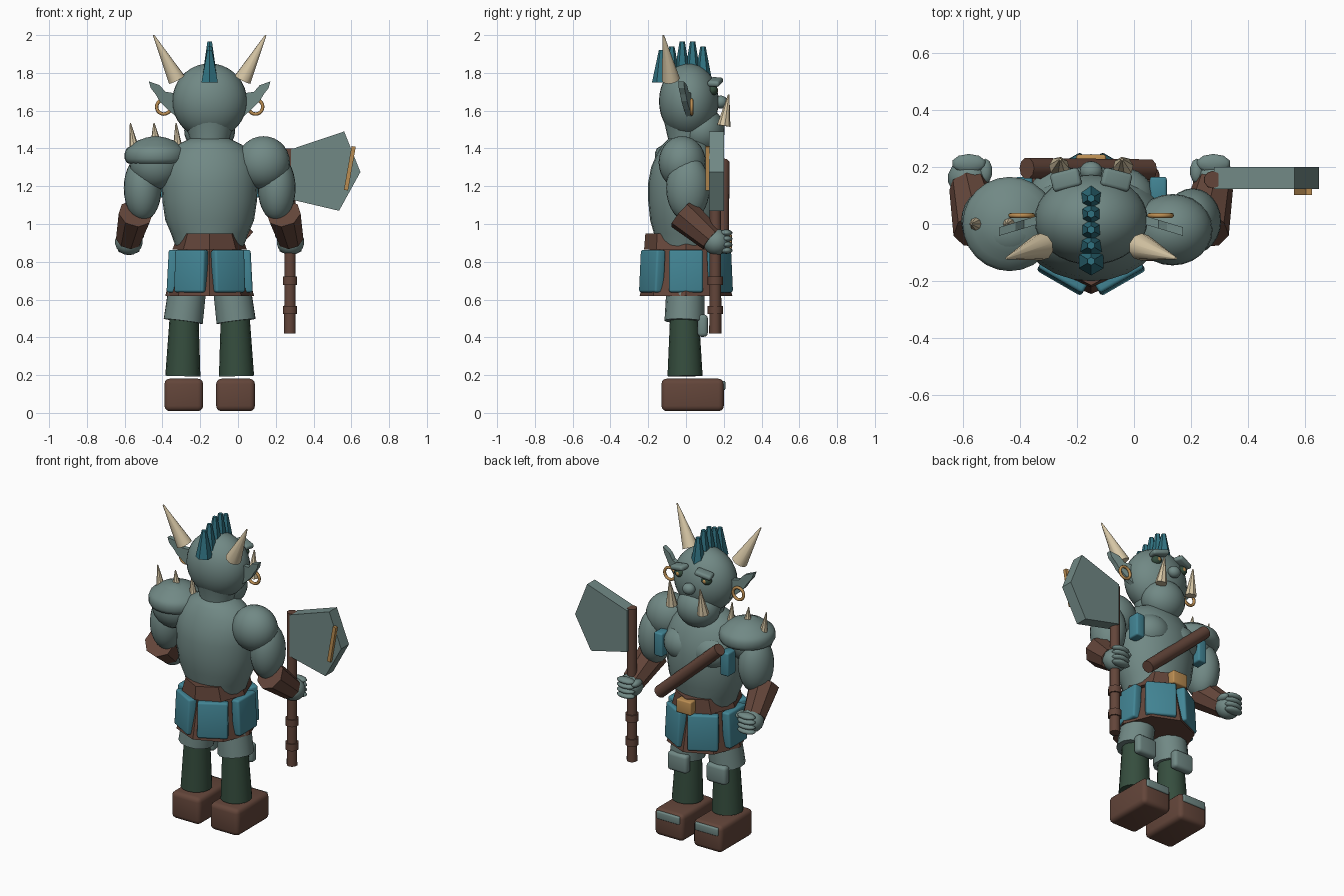
import bpy, bmesh, math
from mathutils import Vector, Matrix

if "Cube" in bpy.data.objects:
    bpy.data.objects.remove(bpy.data.objects["Cube"])

CX = -0.15  # body centre line


def mat(name, rgb):
    m = bpy.data.materials.new(name)
    m.diffuse_color = (*rgb, 1)
    m.use_nodes = True
    m.node_tree.nodes["Principled BSDF"].inputs["Base Color"].default_value = m.diffuse_color
    return m


SKIN = mat("grey_green", (0.165, 0.25, 0.235))
BROWN = mat("leather_brown", (0.125, 0.06, 0.042))
TEAL = mat("teal_cloth", (0.055, 0.235, 0.30))
HAIR = mat("hair_teal", (0.03, 0.17, 0.22))
BONE = mat("bone", (0.68, 0.57, 0.38))
GOLD = mat("gold", (0.50, 0.27, 0.085))
GREEN = mat("dark_green", (0.036, 0.075, 0.048))


def finish(bm, name, m, angle=35):
    bmesh.ops.recalc_face_normals(bm, faces=bm.faces)
    me = bpy.data.meshes.new(name)
    bm.to_mesh(me)
    bm.free()
    ob = bpy.data.objects.new(name, me)
    bpy.context.collection.objects.link(ob)
    me.materials.append(m)
    if angle:
        me.polygons.foreach_set("use_smooth", [True] * len(me.polygons))
        me.set_sharp_from_angle(angle=math.radians(angle))
    return ob


def ball(name, c, r, m, seg=24):
    bm = bmesh.new()
    bmesh.ops.create_uvsphere(bm, u_segments=seg, v_segments=seg // 2 + 2, radius=1)
    bmesh.ops.transform(bm, matrix=Matrix.Translation(c) @ Matrix.Diagonal((*r, 1)), verts=bm.verts)
    return finish(bm, name, m, 60)


def box(name, c, size, m, bevel=0.0, rot=None):
    bm = bmesh.new()
    bmesh.ops.create_cube(bm, size=1)
    bmesh.ops.scale(bm, vec=size, verts=bm.verts)
    if bevel:
        bmesh.ops.bevel(bm, geom=bm.edges[:], offset=bevel, segments=3, affect='EDGES', profile=0.5)
    bmesh.ops.transform(bm, matrix=Matrix.Translation(c) @ (rot or Matrix()), verts=bm.verts)
    return finish(bm, name, m, 40 if bevel else 0)


def rod(name, a, b, r1, r2, m, sides=8, angle=0):
    a, b = Vector(a), Vector(b)
    bm = bmesh.new()
    bmesh.ops.create_cone(bm, cap_ends=True, segments=sides, radius1=r1, radius2=r2, depth=(b - a).length)
    q = (b - a).to_track_quat('Z', 'Y').to_matrix().to_4x4()
    bmesh.ops.transform(bm, matrix=Matrix.Translation((a + b) / 2) @ q, verts=bm.verts)
    return finish(bm, name, m, angle)


def loft(name, rings, cx, m, sides=24, angle=50):
    """Stack of ellipses: (z, rx, ry, cy)."""
    bm = bmesh.new()
    loops = []
    for z, rx, ry, cy in rings:
        loops.append([bm.verts.new((cx + rx * math.cos(t), cy + ry * math.sin(t), z))
                      for t in (2 * math.pi * i / sides for i in range(sides))])
    for p, q in zip(loops, loops[1:]):
        for i in range(sides):
            j = (i + 1) % sides
            bm.faces.new((p[i], p[j], q[j], q[i]))
    bm.faces.new(loops[0][::-1])
    bm.faces.new(loops[-1])
    return finish(bm, name, m, angle)


def plate(name, pts, y0, y1, m, skew=0.0, x0=0.0, angle=0):
    """Outline in x/z extruded along y, optionally swept back away from x0."""
    bm = bmesh.new()
    f = bm.faces.new([bm.verts.new((x, y0 - skew * abs(x - x0), z)) for x, z in pts])
    g = bmesh.ops.extrude_face_region(bm, geom=[f])['geom']
    bmesh.ops.translate(bm, vec=(0, y1 - y0, 0), verts=[v for v in g if isinstance(v, bmesh.types.BMVert)])
    return finish(bm, name, m, angle)


def ring(name, c, R, r, m):
    bm = bmesh.new()
    n, k = 20, 8
    vs = [[bm.verts.new((c[0] + (R + r * math.cos(b)) * math.cos(a), c[1] + r * math.sin(b),
                         c[2] + (R + r * math.cos(b)) * math.sin(a)))
           for b in (2 * math.pi * j / k for j in range(k))] for a in (2 * math.pi * i / n for i in range(n))]
    for i in range(n):
        for j in range(k):
            bm.faces.new((vs[i][j], vs[(i + 1) % n][j], vs[(i + 1) % n][(j + 1) % k], vs[i][(j + 1) % k]))
    return finish(bm, name, m, 60)


# torso, neck, head
loft("torso", [(0.88, .18, .16, 0), (0.95, .205, .17, 0), (1.02, .235, .19, 0), (1.12, .25, .2, 0),
               (1.22, .255, .2, 0), (1.30, .25, .185, 0), (1.37, .22, .155, 0), (1.42, .17, .125, 0),
               (1.455, .1, .09, 0)], CX, SKIN)
loft("neck", [(1.37, .105, .105, .01), (1.45, .105, .105, .01), (1.56, .14, .13, .01)], CX, SKIN)
ball("head", (CX, .015, 1.65), (.198, .158, .2), SKIN, 32)
ball("jaw", (CX, .085, 1.495), (.135, .12, .125), SKIN)
ball("nose", (CX, .185, 1.645), (.04, .035, .035), SKIN, 16)

# mohawk spikes
for i in range(5):
    y = -.13 + i * .055
    tip = (1.92, 1.94, 1.965, 1.965, 1.94)[i]
    rod("mohawk_spike", (CX, y, 1.75), (CX, y, tip), .05, .014, HAIR, 6)

# skirt, belt, buckle
loft("skirt", [(.62, .235, .245, 0), (.88, .165, .19, 0)], CX, BROWN, 8, 0)
loft("belt", [(.865, .197, .222, 0), (.95, .165, .215, 0)], CX, BROWN, 8, 0)
box("buckle", (CX, .215, .905), (.105, .055, .085), GOLD, .008)
for i in range(6):
    a = math.radians(60 * i)
    box("skirt_panel", (CX + .195 * math.cos(a), .207 * math.sin(a), .75), (.055, .18, .225), TEAL, .012,
        Matrix.Rotation(a, 4, 'Z') @ Matrix.Rotation(math.radians(-3), 4, 'Y'))

# chest strap
rod("chest_strap", (.055, .19, .93), (-.375, .195, 1.32), .038, .038, BROWN, 10, 40)

for s in (-1, 1):
    def P(d, y, z):
        return (CX + s * d, y, z)

    # legs
    box("boot", P(.137, .035, .095), (.205, .33, .172), BROWN, .028)
    box("toe_plate", P(.137, .197, .145), (.165, .022, .05), SKIN, .008)
    rod("shin", P(.142, -.005, .195), P(.135, -.008, .52), .093, .076, GREEN, 16, 40)
    rod("thigh", P(.14, -.008, .485), P(.11, 0, .72), .106, .1, SKIN, 14, 40)
    box("knee_pad", P(.138, .088, .462), (.14, .055, .118), SKIN, .02)

    # chest and vest
    ball("pectoral", P(.1, .085, 1.24), (.125, .115, .11), SKIN)
    box("vest_patch", P(.235, .125, 1.215), (.06, .08, .15), TEAL, .01)

    # arms
    ball("shoulder", P(.285, -.02, 1.325), (.14, .125, .14), SKIN)
    ball("upper_arm", P(.355, .01, 1.19), (.1, .115, .175), SKIN)
    rod("bracer", P(.392, -.02, 1.055), P(.428, .135, .92), .092, .07, BROWN, 8)
    ball("fist", P(.428, .16, .905), (.075, .07, .07), SKIN, 14)
    for k in range(4):
        z = .86 + k * .031
        ball("finger", P(.428, .212, z), (.062, .034, .018), SKIN, 10)
    ball("thumb", P(.37, .185, .94), (.025, .045, .022), SKIN, 10)

    # face
    ball("eye", P(.095, .14, 1.708), (.033, .028, .028), GREEN, 16)
    ball("pupil", P(.095, .162, 1.708), (.013, .008, .013), GOLD, 10)
    box("brow", P(.088, .155, 1.752), (.105, .065, .032), SKIN, .013, Matrix.Rotation(s * math.radians(14), 4, 'Y')
        @ Matrix.Rotation(-s * math.radians(14), 4, 'Z'))
    rod("tusk", P(.112, .2, 1.52), P(.108, .226, 1.685), .036, .004, BONE, 8)
    rod("horn", P(.175, -.08, 1.765), P(.297, -.12, 2.0), .048, .004, BONE, 10, 40)

    # ears
    ear = [(.17, 1.69), (.235, 1.70), (.265, 1.735), (.322, 1.755), (.312, 1.72), (.285, 1.685),
           (.265, 1.65), (.225, 1.61), (.18, 1.57)]
    plate("ear", [(CX + s * d, z) for d, z in ear], .055, .085, SKIN, .3, CX)
    ring("earring", P(.243, .03, 1.62), .038, .009, GOLD)

# shoulder pad with spikes
loft("shoulder_pad", [(1.315, .13, .13, 0), (1.325, .155, .155, 0), (1.345, .165, .165, 0), (1.375, .165, .165, 0),
                      (1.40, .155, .155, 0), (1.415, .13, .13, 0), (1.44, .1, .1, 0), (1.458, .05, .05, 0),
                      (1.463, .01, .01, 0)], -.435, SKIN)
for x0, x1, z in ((-.548, -.57, 1.39), (-.435, -.445, 1.43), (-.318, -.328, 1.39)):
    rod("pad_spike", (x0, 0, z), (x1, 0, 1.535), .028, .003, BONE, 8)

# axe
rod("axe_handle", (.275, .155, .42), (.275, .155, 1.4), .032, .03, BROWN, 10, 40)
for z in (.545, .7):
    rod("handle_ring", (.275, .155, z - .022), (.275, .155, z + .022), .04, .04, BROWN, 10, 40)
plate("axe_blade", [(.28, 1.395), (.562, 1.49), (.648, 1.275), (.535, 1.07), (.28, 1.13)], .122, .2, SKIN)
box("blade_trim", (.592, .113, 1.295), (.022, .022, .235), GOLD, 0, Matrix.Rotation(math.radians(10), 4, 'Y'))
